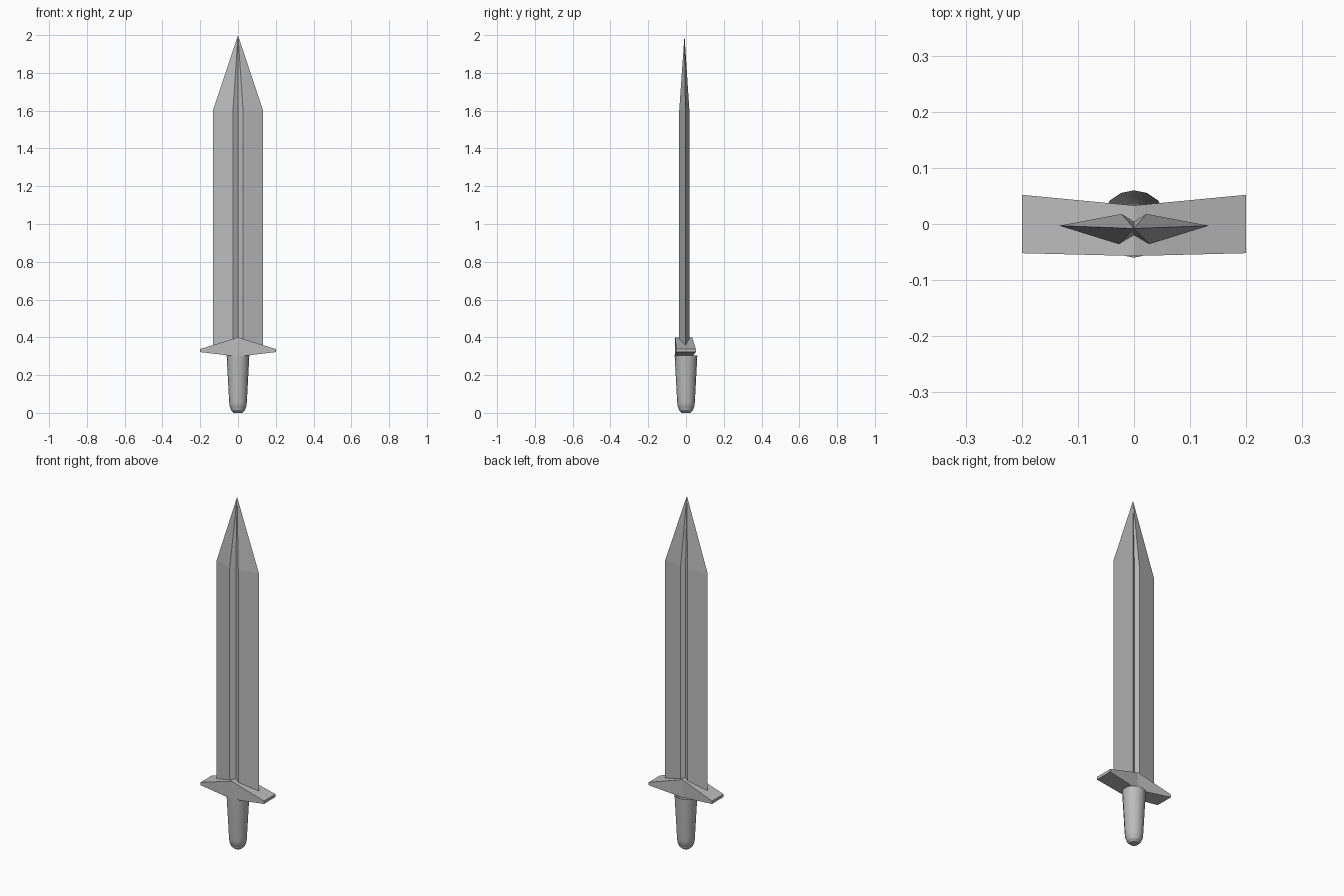
import bpy
import bmesh
import math

cube = bpy.data.objects.get("Cube")
if cube:
    bpy.data.objects.remove(cube, do_unlink=True)

steel = bpy.data.materials.new("plain_grey")
steel.use_nodes = True
GREY = (0.5, 0.5, 0.5, 1)
steel.diffuse_color = GREY
steel.node_tree.nodes["Principled BSDF"].inputs["Base Color"].default_value = GREY


def finish(name, bm):
    """Turn a bmesh into a named, coloured object."""
    bmesh.ops.recalc_face_normals(bm, faces=bm.faces)
    mesh = bpy.data.meshes.new(name)
    bm.to_mesh(mesh)
    bm.free()
    mesh.materials.append(steel)
    obj = bpy.data.objects.new(name, mesh)
    bpy.context.collection.objects.link(obj)
    return obj


def bridge(bm, a, b):
    """Join two closed rings of vertices with quads."""
    for i in range(len(a)):
        j = (i + 1) % len(a)
        bm.faces.new((a[i], a[j], b[j], b[i]))


# Blade: grooved diamond section, straight, then drawn to a point
section = [(0.133, -0.003), (0.022, 0.018), (0, 0.004), (-0.022, 0.018),
           (-0.133, -0.003), (-0.027, -0.036), (0, -0.020), (0.027, -0.036)]
bm = bmesh.new()
low, high = [[bm.verts.new((x, y, z)) for x, y in section] for z in (0.33, 1.6)]
tip = bm.verts.new((0, -0.008, 2.0))
bridge(bm, low, high)
bm.faces.new(low)
for i in range(len(high)):
    bm.faces.new((high[i], high[(i + 1) % len(high)], tip))
finish("blade", bm)

# Guard: three rectangular stations, thick in the middle, thin at the ends
bm = bmesh.new()
stations = [(-0.2, -0.052, 0.052, 0.322, 0.338),
            (0, -0.057, 0.033, 0.298, 0.40),
            (0.2, -0.052, 0.052, 0.322, 0.338)]
rings = [[bm.verts.new((x, y, z)) for y, z in
          ((front, bottom), (back, bottom), (back, top), (front, top))]
         for x, front, back, bottom, top in stations]
for a, b in zip(rings, rings[1:]):
    bridge(bm, a, b)
bm.faces.new(rings[0])
bm.faces.new(rings[-1])
finish("guard", bm)

# Grip: open-topped tapered tube with a rounded pommel
SIDES = 16
profile = [(0.060, 0.303), (0.047, 0.06), (0.045, 0.035),
           (0.040, 0.027), (0.037, 0.014), (0.022, 0)]
bm = bmesh.new()
rings = [[bm.verts.new((r * math.cos(math.tau * i / SIDES),
                        r * math.sin(math.tau * i / SIDES), z))
          for i in range(SIDES)] for r, z in profile]
for a, b in zip(rings, rings[1:]):
    bridge(bm, a, b)
bm.faces.new(rings[-1])
grip = finish("grip", bm)

bpy.ops.object.select_all(action="DESELECT")
grip.select_set(True)
bpy.context.view_layer.objects.active = grip
bpy.ops.object.shade_smooth_by_angle(angle=math.radians(30))
